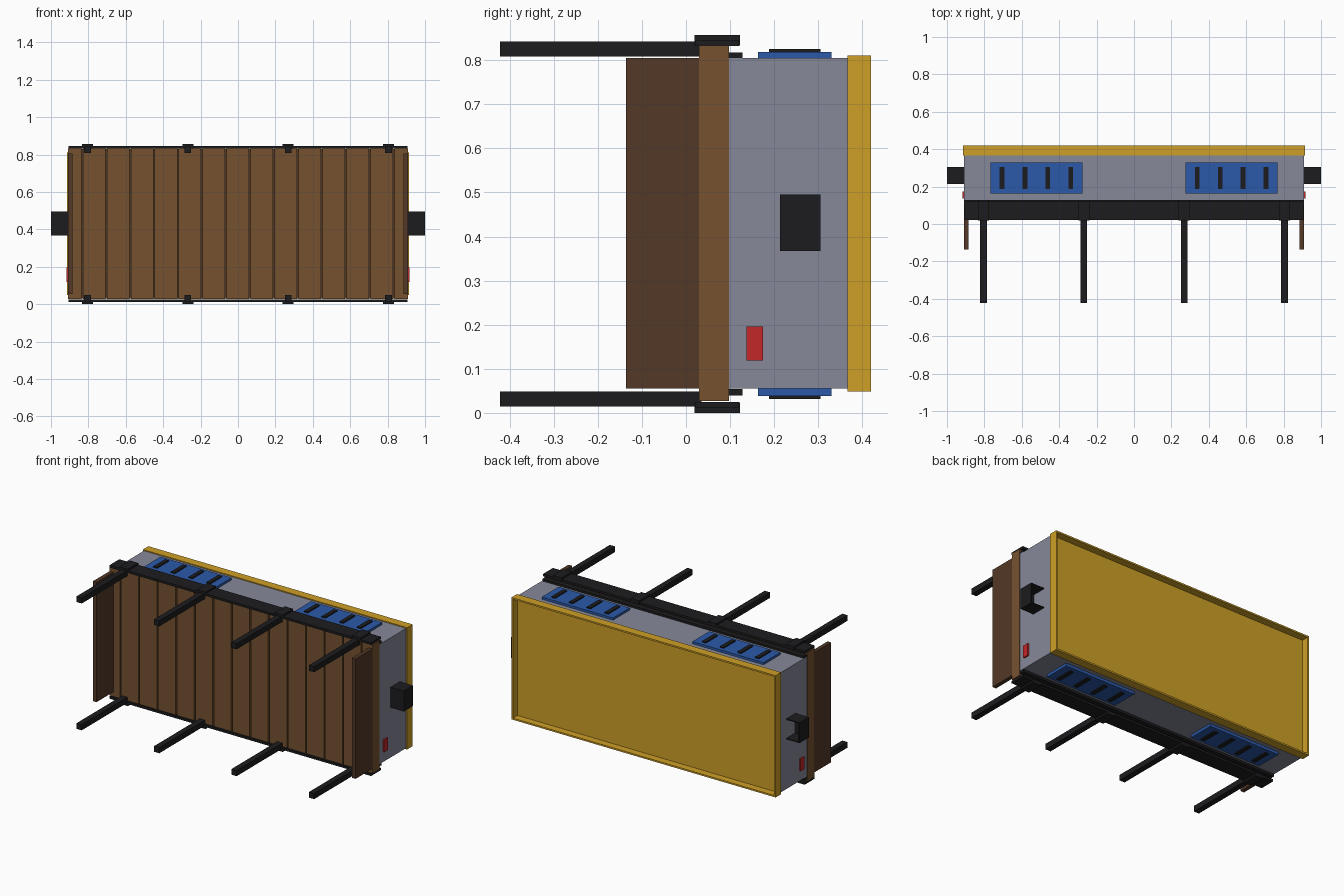
import bpy, bmesh

if "Cube" in bpy.data.objects:
    bpy.data.objects.remove(bpy.data.objects["Cube"])

TOP = 0.857  # overall height; upper and lower fittings mirror about TOP / 2


def material(name, r, g, b):
    m = bpy.data.materials.new(name)
    m.diffuse_color = (r, g, b, 1)
    m.use_nodes = True
    m.node_tree.nodes["Principled BSDF"].inputs["Base Color"].default_value = m.diffuse_color
    return m


GREY = material("grey_metal", 0.24, 0.25, 0.32)
YELLOW = material("yellow_paint", 0.62, 0.35, 0.02)
WOOD = material("wood", 0.18, 0.085, 0.03)
DARK_WOOD = material("dark_wood", 0.085, 0.04, 0.02)
BLACK = material("black_metal", 0.012, 0.012, 0.014)
BLUE = material("blue_panel", 0.025, 0.1, 0.4)
RED = material("red_light", 0.55, 0.02, 0.02)


def boxes(name, mat, spans):
    """One object made of boxes, each given as (x0, x1, y0, y1, z0, z1)."""
    bm = bmesh.new()
    for x0, x1, y0, y1, z0, z1 in spans:
        if x0 > x1:
            x0, x1 = x1, x0
        if z0 > z1:
            z0, z1 = z1, z0
        vs = bmesh.ops.create_cube(bm, size=1)["verts"]
        for v in vs:
            v.co.x = x1 if v.co.x > 0 else x0
            v.co.y = y1 if v.co.y > 0 else y0
            v.co.z = z1 if v.co.z > 0 else z0
    me = bpy.data.meshes.new(name)
    bm.to_mesh(me)
    bm.free()
    me.materials.append(mat)
    ob = bpy.data.objects.new(name, me)
    bpy.context.collection.objects.link(ob)
    return ob


# Main casing
boxes("casing", GREY, [(-0.908, 0.908, 0.095, 0.368, 0.055, 0.805)])

# Yellow back cover: thin raised rim around a recessed panel
W, T, Z0, Z1 = 0.915, 0.01, 0.048, 0.811
boxes("back_rim", YELLOW, [
    (-W, -W + T, 0.366, 0.42, Z0, Z1), (W - T, W, 0.366, 0.42, Z0, Z1),
    (-W + T, W - T, 0.366, 0.42, Z0, Z0 + T), (-W + T, W - T, 0.366, 0.42, Z1 - T, Z1)])
boxes("back_panel", YELLOW, [(-W + T, W - T, 0.366, 0.375, Z0 + T, Z1 - T)])

# Plank front with dark grooves
boxes("plank_backing", DARK_WOOD, [(-0.9, 0.9, 0.042, 0.095, 0.03, 0.83)])
edges = [-0.91] + [-0.834 + 0.1283 * i for i in range(14)] + [0.91]
planks = []
for i, (a, b) in enumerate(zip(edges, edges[1:])):
    l = a if i == 0 else a + 0.004
    r = b if i == len(edges) - 2 else b - 0.004
    planks.append((l, r, 0.03, 0.098, 0.027, 0.833))
boxes("planks", WOOD, planks)

# Fittings repeated left and right
for s, side in ((-1, "left"), (1, "right")):
    boxes(side + "_side_board", DARK_WOOD, [(s * 0.885, s * 0.91, -0.136, 0.032, 0.055, 0.805)])
    boxes(side + "_light", RED, [(s * 0.9, s * 0.917, 0.137, 0.175, 0.119, 0.196)])
    # scoop open to the back
    t = 0.006
    boxes(side + "_scoop", BLACK, [
        (s * (1 - t), s, 0.213, 0.305, 0.367, 0.495),
        (s * 0.905, s * (1 - t), 0.213, 0.213 + t, 0.367, 0.495),
        (s * 0.905, s * (1 - t), 0.213 + t, 0.305, 0.367, 0.367 + t),
        (s * 0.905, s * (1 - t), 0.213 + t, 0.305, 0.495 - t, 0.495)])

# Fittings repeated at the top and the bottom
for name, h in (("upper", lambda z: z), ("lower", lambda z: TOP - z)):
    boxes(name + "_rail", BLACK, [
        (-0.906, 0.906, 0.022, 0.12, h(0.832), h(0.846)),
        (-0.906, 0.906, 0.09, 0.128, h(0.803), h(0.818))])
    for i, x in enumerate((-0.805, -0.268, 0.268, 0.805)):
        boxes(f"{name}_clamp_{i + 1}", BLACK,
              [(x - 0.029, x + 0.029, 0.019, 0.122, h(0.833), h(TOP))])
        boxes(f"{name}_prong_{i + 1}", BLACK,
              [(x - 0.018, x + 0.018, -0.422, 0.035, h(0.808), h(0.843))])
    # vent panels with four dark slots each
    for s, side in ((-1, "left"), (1, "right")):
        boxes(f"{name}_{side}_vent", BLUE,
              [(s * 0.275, s * 0.768, 0.163, 0.33, h(0.8), h(0.819))])
        boxes(f"{name}_{side}_vent_slots", BLACK,
              [(s * (0.522 + d) - 0.013, s * (0.522 + d) + 0.013, 0.188, 0.305, h(0.81), h(0.826))
               for d in (-0.184, -0.061, 0.061, 0.184)])
